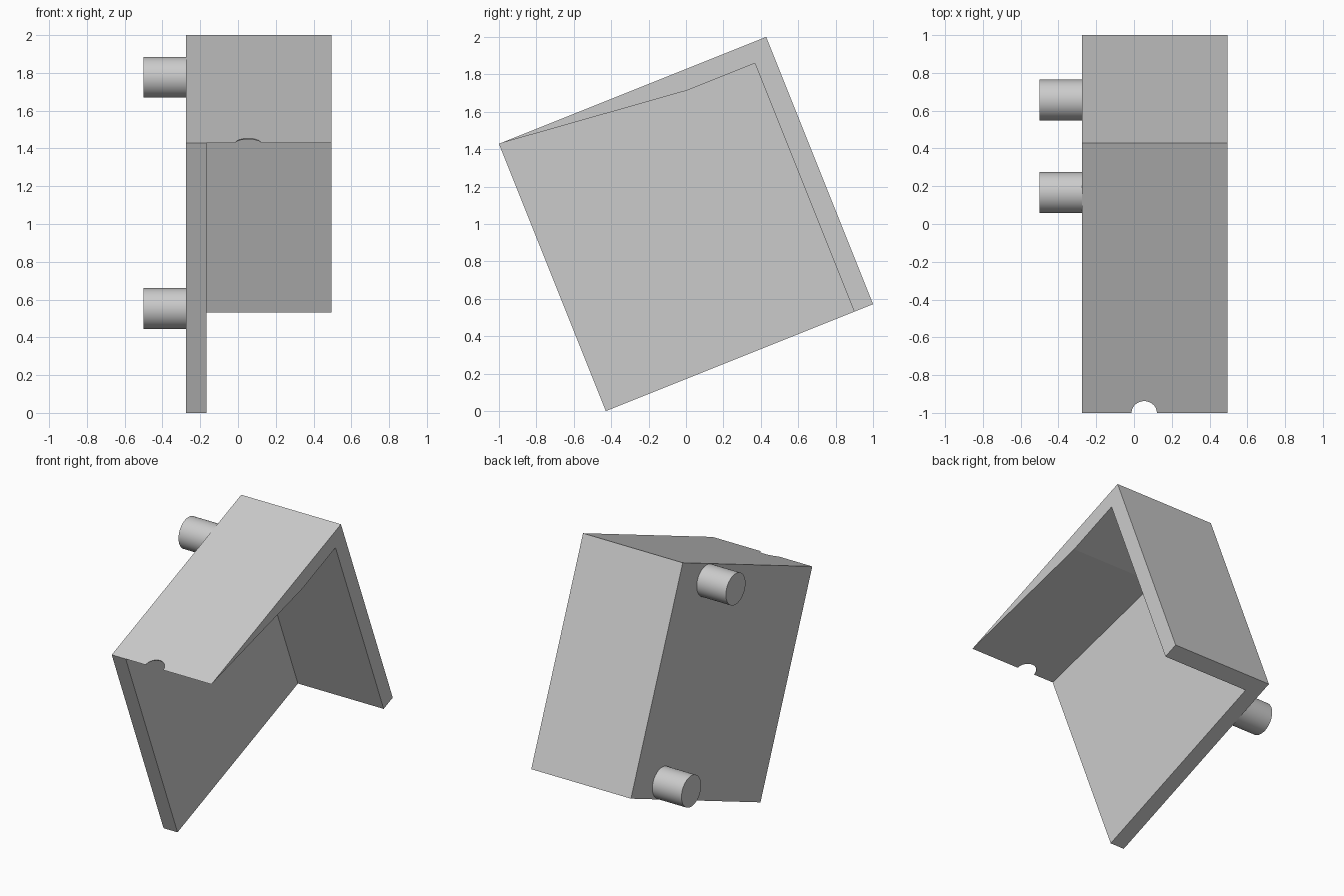
import bpy, bmesh, math
from mathutils import Vector, Matrix

if "Cube" in bpy.data.objects:
    bpy.data.objects.remove(bpy.data.objects["Cube"], do_unlink=True)

TILT = math.atan(0.4)
COS, SIN = math.cos(TILT), math.sin(TILT)
SIZE = 2 / (COS + SIN)          # side of the tilted square
WALL = 0.108
X_OUT, X_IN, X_END = -0.275, -0.167, 0.495

grey = bpy.data.materials.new("light grey")
grey.use_nodes = True
grey.diffuse_color = (0.6, 0.6, 0.6, 1)
grey.node_tree.nodes["Principled BSDF"].inputs["Base Color"].default_value = grey.diffuse_color


def place(x, s, t):
    """Point at s along the sloping top and t below it."""
    return Vector((x, -1 + s * COS + t * SIN, SIZE * COS + s * SIN - t * COS))


def finish(bm, name):
    bmesh.ops.recalc_face_normals(bm, faces=bm.faces)
    mesh = bpy.data.meshes.new(name)
    bm.to_mesh(mesh)
    bm.free()
    mesh.materials.append(grey)
    obj = bpy.data.objects.new(name, mesh)
    bpy.context.collection.objects.link(obj)
    return obj


def cylinder(name, radius, depth, centre, rotation, segments=48):
    bm = bmesh.new()
    bmesh.ops.create_cone(bm, cap_ends=True, segments=segments, radius1=radius,
                          radius2=radius, depth=depth,
                          matrix=Matrix.Translation(centre) @ rotation)
    return finish(bm, name)


def select_only(obj):
    bpy.ops.object.select_all(action='DESELECT')
    obj.select_set(True)
    bpy.context.view_layer.objects.active = obj


# Bracket: square side plate, tapering top wall and rear wall in one shell
corners = {"A": (0, 0), "B": (SIZE, 0), "C": (SIZE, SIZE), "D": (0, SIZE),
           "a": (1.035, WALL), "b": (SIZE - WALL, WALL), "c": (SIZE - WALL, SIZE)}
layers = {"0": X_OUT, "1": X_IN, "2": X_END}
bm = bmesh.new()
verts = {}
for loop in ("A0 B0 C0 D0", "A2 B2 C2 c2 b2 a2", "A0 B0 B2 A2 A1",
             "B0 C0 C2 B2", "C0 D0 D1 c1 c2 C2", "D0 A0 A1 D1",
             "A1 a1 b1 c1 D1", "A1 A2 a2 a1", "a1 a2 b2 b1", "b1 b2 c2 c1"):
    for key in loop.split():
        if key not in verts:
            verts[key] = bm.verts.new(place(layers[key[1]], *corners[key[0]]))
    bm.faces.new([verts[key] for key in loop.split()])
bracket = finish(bm, "bracket")

# Round notch in the thin front edge of the top wall
cutter = cylinder("notch_cutter", 0.067, 0.3, place(0.054, 0, 0),
                  Matrix.Rotation(TILT, 4, 'X'))
cutter.hide_render = True
cut = bracket.modifiers.new("notch", 'BOOLEAN')
cut.operation = 'DIFFERENCE'
cut.solver = 'EXACT'
cut.object = cutter
select_only(bracket)
bpy.ops.object.modifier_apply(modifier=cut.name)
bpy.data.objects.remove(cutter, do_unlink=True)

# Two mounting pegs on the outside of the side plate
for name, t in (("upper_peg", 0.11), ("lower_peg", SIZE - 0.11)):
    peg = cylinder(name, 0.108, 0.235, place(-0.3825, 1.212, t),
                   Matrix.Rotation(math.pi / 2, 4, 'Y'))
    select_only(peg)
    bpy.ops.object.shade_smooth_by_angle()
